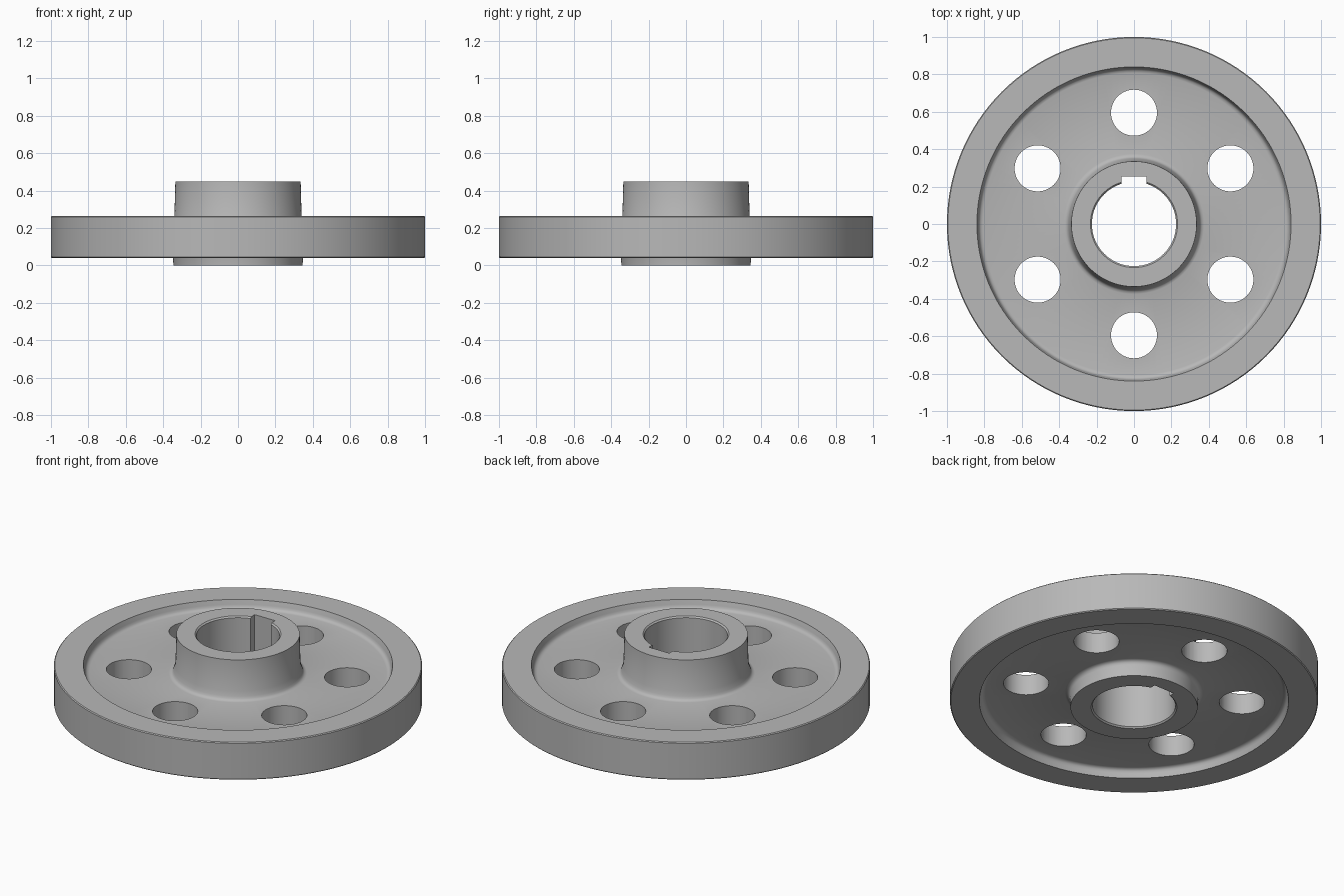
import bpy, bmesh, math
from mathutils import Matrix, Vector

cube = bpy.data.objects.get("Cube")
if cube:
    bpy.data.objects.remove(cube, do_unlink=True)

SEGMENTS = 128
BORE, HUB, RIM = 0.225, 0.34, 1.0
HEIGHT, RIM_LOW, RIM_TOP = 0.45, 0.04, 0.265
WEB_LOW, WEB_TOP = 0.09, 0.214

steel = bpy.data.materials.new("grey metal")
steel.use_nodes = True
colour = (0.48, 0.48, 0.48, 1)
steel.diffuse_color = colour
steel.node_tree.nodes["Principled BSDF"].inputs["Base Color"].default_value = colour


def make_object(name, bm):
    bmesh.ops.recalc_face_normals(bm, faces=bm.faces)
    mesh = bpy.data.meshes.new(name)
    bm.to_mesh(mesh)
    bm.free()
    mesh.materials.append(steel)
    obj = bpy.data.objects.new(name, mesh)
    bpy.context.collection.objects.link(obj)
    return obj


def lathe(name, profile):
    """Spin a closed (radius, z) outline around the z axis."""
    bm = bmesh.new()
    verts = [bm.verts.new((r, 0, z)) for r, z in profile]
    edges = [bm.edges.new((verts[i - 1], v)) for i, v in enumerate(verts)]
    bmesh.ops.spin(bm, geom=verts + edges, cent=(0, 0, 0), axis=(0, 0, 1),
                   angle=math.tau, steps=SEGMENTS, use_merge=True)
    bmesh.ops.remove_doubles(bm, verts=bm.verts, dist=0.0001)
    return make_object(name, bm)


def fillet(r, z, size, side, face):
    """Concave arc from a wall to the web; side is the radial direction of the web."""
    return [(r + side * size * (1 - math.cos(a)), z + face * size * (1 - math.sin(a)))
            for a in (math.radians(d) for d in range(0, 91, 30))]


# Wheel cross-section: bore, tapered hub, recessed web and rim
c, e = 0.008, 0.005
upper = [(BORE + c, HEIGHT), (HUB - e, HEIGHT), (HUB, RIM_TOP)]
upper += fillet(HUB + 0.01, WEB_TOP, 0.025, 1, 1)
upper += fillet(0.832, WEB_TOP, 0.025, -1, 1)[::-1]
upper += [(0.84, RIM_TOP), (RIM - e, RIM_TOP), (RIM, RIM_TOP - e)]
lower = [(RIM, RIM_LOW + e), (RIM - e, RIM_LOW), (0.84, RIM_LOW)]
lower += fillet(0.832, WEB_LOW, 0.025, -1, -1)
lower += fillet(HUB + 0.01, WEB_LOW, 0.025, 1, -1)[::-1]
lower += [(HUB + e, 0), (BORE + c, 0)]
bore = [(BORE, c), (BORE, HEIGHT - c)]
wheel = lathe("wheel", upper + lower + bore)

# Cutter for the six round web holes
bm = bmesh.new()
for i in range(6):
    a = math.radians(30 + 60 * i)
    spot = Vector((math.cos(a), math.sin(a), 0)) * 0.595
    bmesh.ops.create_cone(bm, cap_ends=True, segments=64, radius1=0.123, radius2=0.123,
                          depth=1, matrix=Matrix.Translation(spot))
hole_cutter = make_object("hole_cutter", bm)

# Cutter for the keyway in the bore
bm = bmesh.new()
bmesh.ops.create_cube(bm, size=1, matrix=Matrix.Translation((0, 0.1775, 0.2))
                      @ Matrix.Diagonal((0.135, 0.155, 1, 1)))
key_cutter = make_object("keyway_cutter", bm)

# Cut the openings, then drop the cutters
bpy.ops.object.select_all(action='DESELECT')
wheel.select_set(True)
bpy.context.view_layer.objects.active = wheel
for cutter in (hole_cutter, key_cutter):
    cutter.hide_render = True
    mod = wheel.modifiers.new(cutter.name, 'BOOLEAN')
    mod.operation = 'DIFFERENCE'
    mod.solver = 'EXACT'
    mod.object = cutter
    bpy.ops.object.modifier_apply(modifier=mod.name)
    bpy.data.objects.remove(cutter, do_unlink=True)

bpy.ops.object.shade_smooth_by_angle(angle=math.radians(32))
